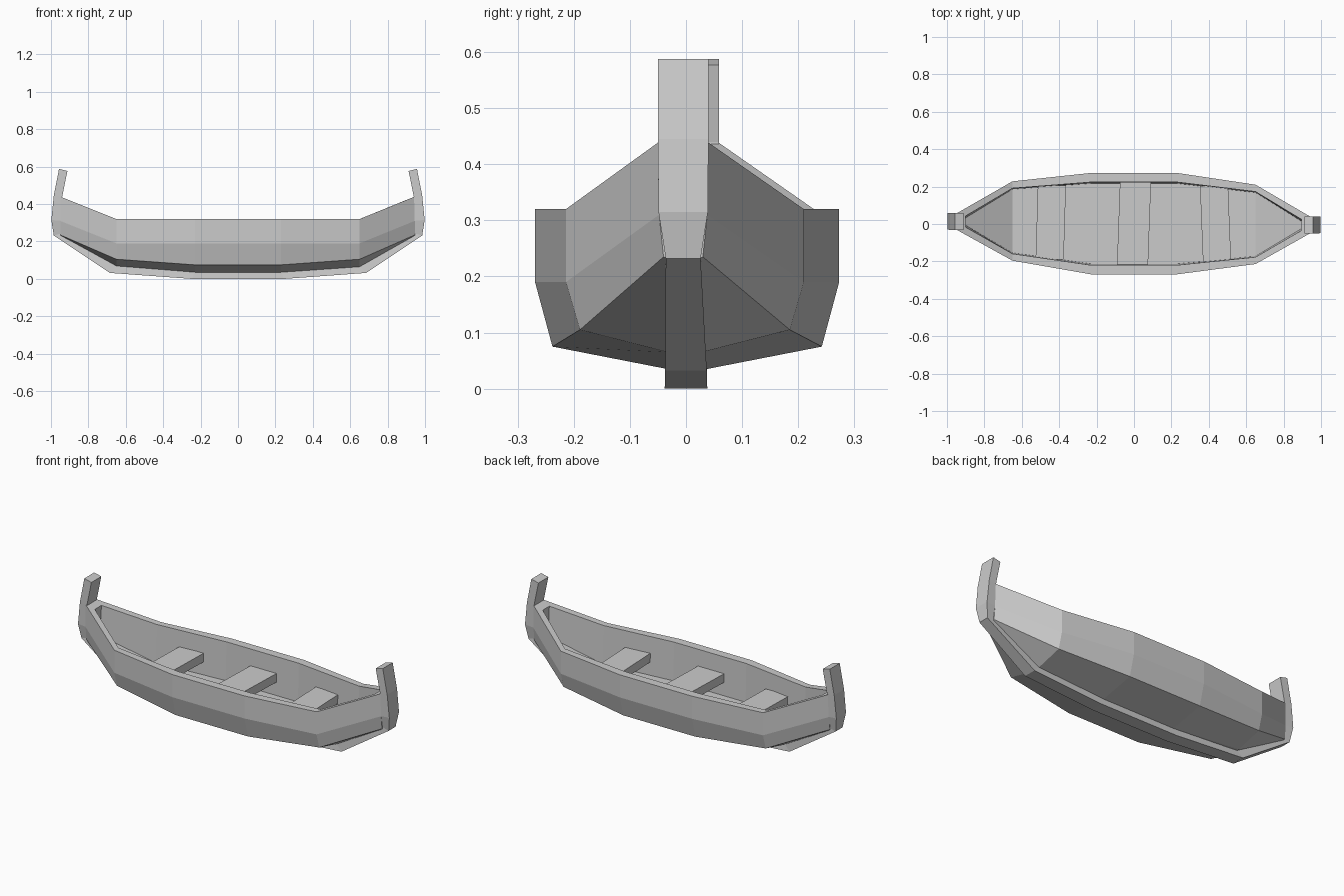
import bpy
import bmesh

old = bpy.data.objects.get("Cube")
if old:
    bpy.data.objects.remove(old, do_unlink=True)

grey = bpy.data.materials.new("plain grey")
grey.use_nodes = True
COLOUR = (0.6, 0.6, 0.6, 1)
grey.diffuse_color = COLOUR
grey.node_tree.nodes["Principled BSDF"].inputs["Base Color"].default_value = COLOUR


def finish(bm, name):
    bmesh.ops.recalc_face_normals(bm, faces=bm.faces)
    mesh = bpy.data.meshes.new(name)
    bm.to_mesh(mesh)
    bm.free()
    mesh.materials.append(grey)
    obj = bpy.data.objects.new(name, mesh)
    bpy.context.collection.objects.link(obj)
    return obj


def loft(name, rings):
    """Skin closed rings; each ring is mirrored about its middle, so caps are strips."""
    bm = bmesh.new()
    rows = [[bm.verts.new(p) for p in ring] for ring in rings]
    n = len(rows[0])
    for a, b in zip(rows, rows[1:]):
        for i in range(n):
            j = (i + 1) % n
            bm.faces.new((a[i], a[j], b[j], b[i]))
    for row in (rows[0], rows[-1]):
        for i in range(n // 2 - 1):
            bm.faces.new((row[i], row[i + 1], row[n - 2 - i], row[n - 1 - i]))
    return finish(bm, name)


# Half sections (y, z): inner floor, inner rim, outer rim, side fold, bilge, keel seam
END = [(0.02, 0.25), (0.03, 0.42), (0.043, 0.44), (0.043, 0.31), (0.035, 0.235), (0.025, 0.23)]
SHOULDER = [(0.17, 0.10), (0.175, 0.32), (0.212, 0.32), (0.212, 0.19), (0.187, 0.105), (0.03, 0.065)]
MIDDLE = [(0.215, 0.10), (0.222, 0.32), (0.271, 0.32), (0.271, 0.19), (0.24, 0.075), (0.035, 0.035)]


def hull_ring(x, centre, half, inset=0):
    right = [(x - inset if i < 2 else x, centre - y, z) for i, (y, z) in enumerate(half)]
    left = [(px, 2 * centre - py, pz) for px, py, pz in reversed(right)]
    return right + left


# Hull shell with open interior
loft("hull", [
    hull_ring(-0.95, 0.013, END, -0.05),
    hull_ring(-0.65, 0.016, SHOULDER),
    hull_ring(-0.23, 0.002, MIDDLE),
    hull_ring(0.23, 0.002, MIDDLE),
    hull_ring(0.65, -0.002, SHOULDER),
    hull_ring(0.945, -0.005, END, 0.05),
])

# Keel and both stem posts: outer (x, z), inner (x, z), outer and inner half width
SPINE = [
    ((0.957, 0.588), (0.912, 0.577), 0.045, 0.045),
    ((0.985, 0.445), (0.94, 0.44), 0.045, 0.045),
    ((0.998, 0.315), (0.94, 0.31), 0.044, 0.043),
    ((0.985, 0.232), (0.935, 0.245), 0.031, 0.031),
    ((0.685, 0.032), (0.645, 0.072), 0.037, 0.03),
    ((0.245, 0.0), (0.23, 0.045), 0.038, 0.035),
]


def spine_ring(side, section):
    (ox, oz), (ix, iz), ow, iw = section
    shift = (0.014 if side < 0 else -0.005) if ox > 0.9 else 0
    return [(side * ox, shift - ow, oz), (side * ix, shift - iw, iz),
            (side * ix, shift + iw, iz), (side * ox, shift + ow, oz)]


loft("keel_and_stems", [spine_ring(-1, s) for s in SPINE]
     + [spine_ring(1, s) for s in reversed(SPINE)])

# Bench planks, each slightly askew: centre x, half length, slant
for name, cx, half, slant, centre in (("left_bench", 0.436, 0.202, -0.008, 0),
                                      ("middle_bench", 0.0, 0.222, 0.008, 0.002),
                                      ("right_bench", -0.445, 0.198, 0.006, 0.009)):
    w = 0.075 if name != "middle_bench" else 0.083
    rings = []
    for side in (-1, 1):
        x, y = cx + side * slant, centre + side * half
        rings.append([(x - w, y, 0.175), (x - w, y, 0.225), (x + w, y, 0.225), (x + w, y, 0.175)])
    loft(name, rings)
